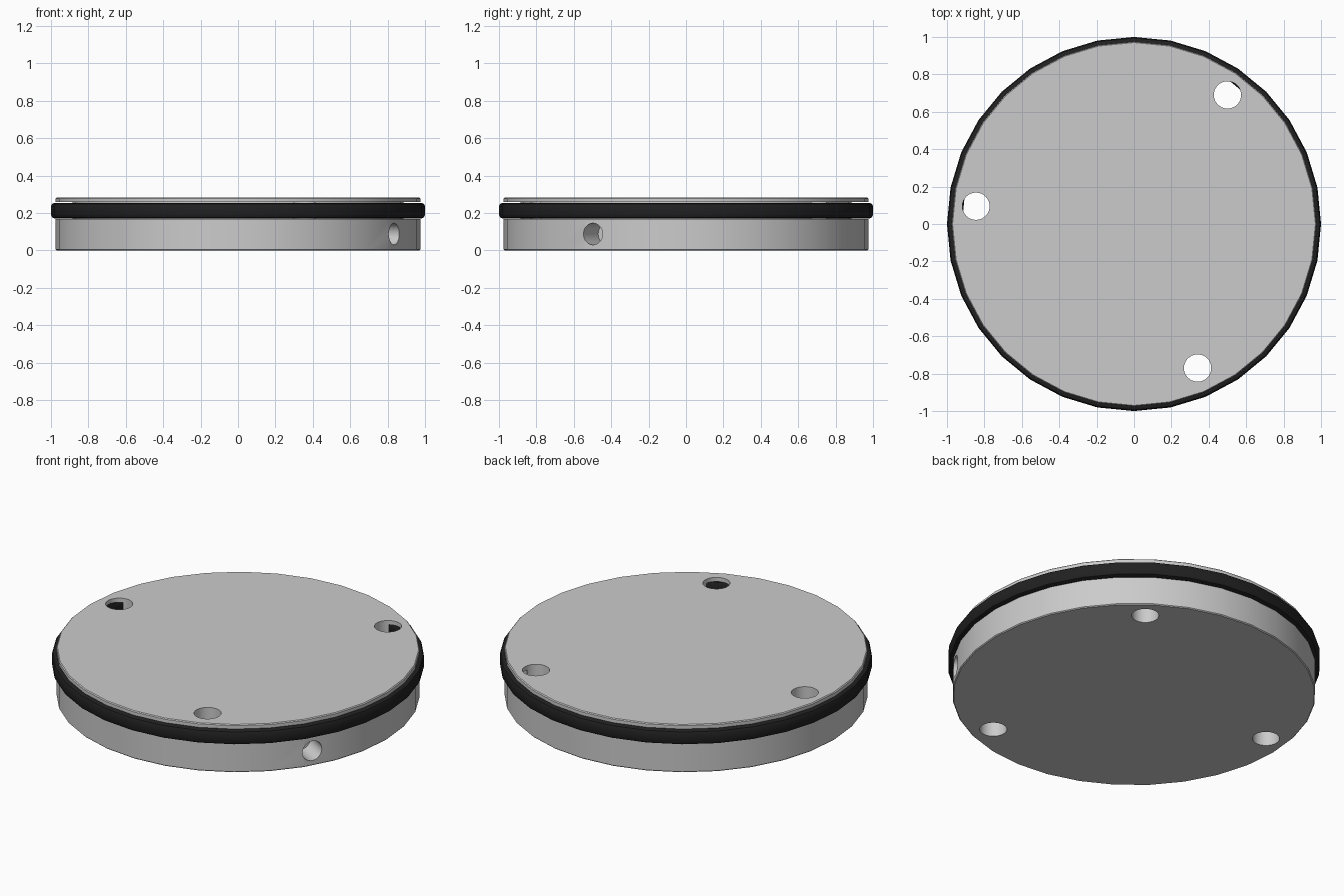
import bpy
import bmesh
from math import cos, sin, tau, radians
from mathutils import Matrix, Vector

if "Cube" in bpy.data.objects:
    bpy.data.objects.remove(bpy.data.objects["Cube"], do_unlink=True)

SIDES = 32


def material(name, value):
    mat = bpy.data.materials.new(name)
    mat.use_nodes = True
    mat.diffuse_color = (value, value, value, 1)
    mat.node_tree.nodes["Principled BSDF"].inputs["Base Color"].default_value = mat.diffuse_color
    return mat


def add_object(name, bm, mat):
    bmesh.ops.recalc_face_normals(bm, faces=bm.faces)
    mesh = bpy.data.meshes.new(name)
    bm.to_mesh(mesh)
    bm.free()
    mesh.materials.append(mat)
    obj = bpy.data.objects.new(name, mesh)
    bpy.context.collection.objects.link(obj)
    return obj


def revolve(name, profile, mat, closed):
    """Spin (radius, z) points round z; an open profile gets end caps."""
    bm = bmesh.new()
    rings = [[bm.verts.new((r * cos(tau * i / SIDES), r * sin(tau * i / SIDES), z))
              for i in range(SIDES)] for r, z in profile]
    pairs = list(zip(rings, rings[1:]))
    if closed:
        pairs.append((rings[-1], rings[0]))
    else:
        bm.faces.new(rings[0])
        bm.faces.new(rings[-1])
    for a, b in pairs:
        for i in range(SIDES):
            j = (i + 1) % SIDES
            bm.faces.new((a[i], a[j], b[j], b[i]))
    return add_object(name, bm, mat)


def drill(target, name, radius, depth, centre, axis):
    """Cut a cylindrical hole along the axis."""
    bm = bmesh.new()
    turn = Vector(axis).to_track_quat("Z", "Y").to_matrix().to_4x4()
    bmesh.ops.create_cone(bm, cap_ends=True, segments=SIDES, radius1=radius, radius2=radius,
                          depth=depth, matrix=Matrix.Translation(centre) @ turn)
    cutter = add_object(name, bm, target.data.materials[0])
    cutter.hide_render = True
    cutter.hide_set(True)
    cutter.display_type = "WIRE"
    mod = target.modifiers.new(name, "BOOLEAN")
    mod.operation = "DIFFERENCE"
    mod.solver = "EXACT"
    mod.object = cutter
    return cutter


def smooth(obj):
    bpy.ops.object.select_all(action="DESELECT")
    obj.select_set(True)
    bpy.context.view_layer.objects.active = obj
    bpy.ops.object.shade_smooth_by_angle(angle=radians(35))


metal = material("light grey metal", 0.6)
rubber = material("black rubber", 0.015)

# Disc with a groove round its rim
disc = revolve("disc_body", [(0.97, 0), (0.975, 0.005), (0.975, 0.168), (0.885, 0.168),
                             (0.885, 0.258), (0.975, 0.258), (0.975, 0.278), (0.97, 0.283)],
               metal, False)

# Three holes straight through the disc
cutters = [drill(disc, "through_hole_cutter", 0.073, 1, (x, y, 0.14), (0, 0, 1))
           for x, y in ((0.5, 0.69), (-0.845, 0.095), (0.34, -0.77))]

# Blind hole drilled into the side towards the centre
angle = radians(-30.8)
axis = Vector((cos(angle), sin(angle), 0))
cutters.append(drill(disc, "side_hole_cutter", 0.058, 0.4,
                     axis * 1.02 + Vector((0, 0, 0.088)), axis))

# Bake the cuts, then drop the cutters
bpy.context.view_layer.objects.active = disc
for mod in list(disc.modifiers):
    bpy.ops.object.modifier_apply(modifier=mod.name)
for cutter in cutters:
    bpy.data.objects.remove(cutter, do_unlink=True)
smooth(disc)

# Sealing ring with rounded corners, seated in the groove
section = [(0.96 + sx * dx, 0.213 + sz * dz)
           for sx, sz, steps in ((1, 1, (0, 1, 2)), (-1, 1, (2, 1, 0)),
                                 (-1, -1, (0, 1, 2)), (1, -1, (2, 1, 0)))
           for dx, dz in [((0.04, 0.024), (0.034, 0.036), (0.02, 0.042))[s] for s in steps]]
smooth(revolve("sealing_ring", section, rubber, True))
